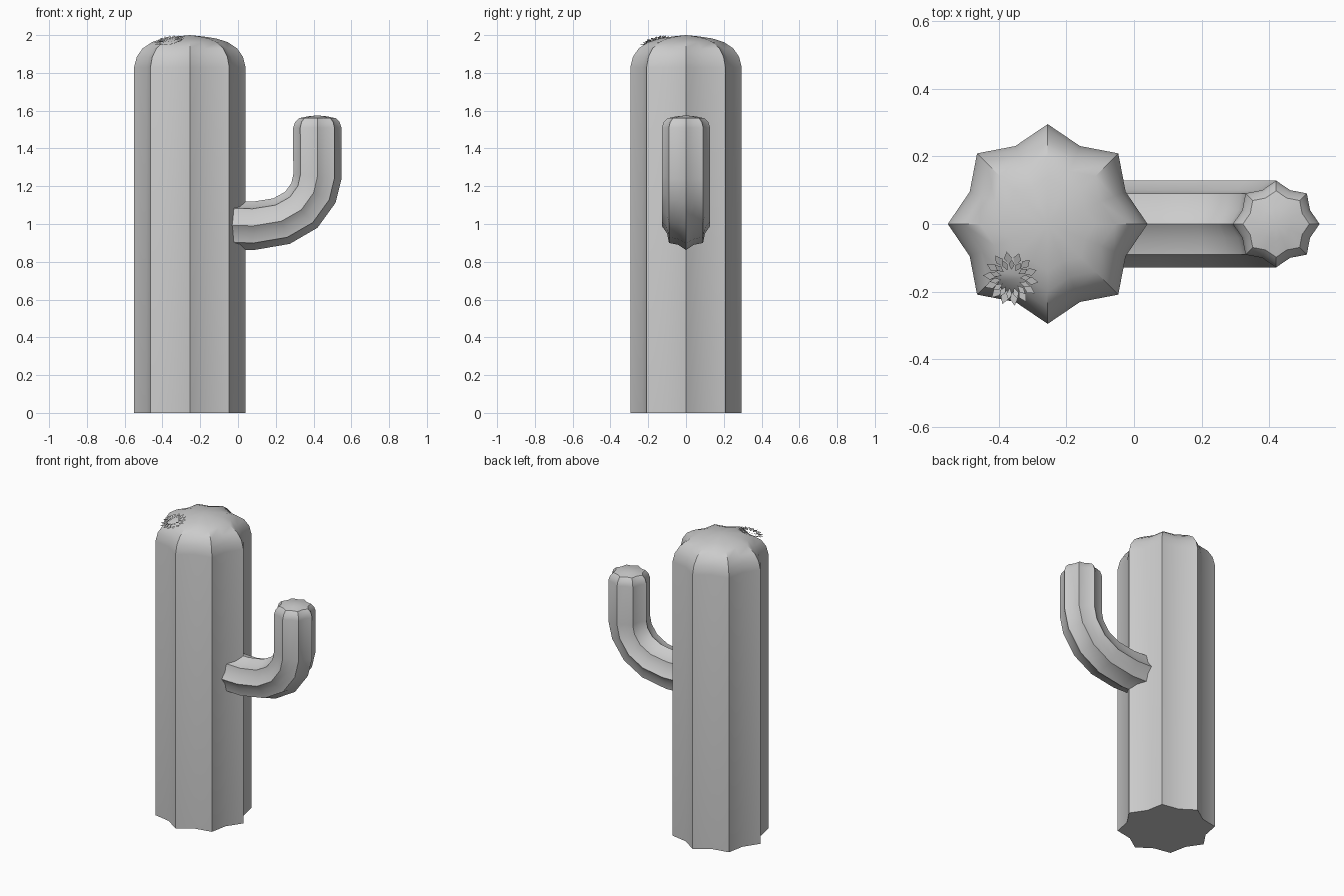
import bpy, bmesh
from math import sin, cos, pi, tau, radians
from mathutils import Vector, Matrix

cube = bpy.data.objects.get("Cube")
if cube:
    bpy.data.objects.remove(cube, do_unlink=True)

grey = bpy.data.materials.new("plain grey")
grey.use_nodes = True
colour = (0.6, 0.6, 0.6, 1)
grey.diffuse_color = colour
grey.node_tree.nodes["Principled BSDF"].inputs["Base Color"].default_value = colour

RIBS = 8


def finish(name, bm, smooth=True):
    mesh = bpy.data.meshes.new(name)
    bm.to_mesh(mesh)
    bm.free()
    mesh.materials.append(grey)
    obj = bpy.data.objects.new(name, mesh)
    bpy.context.collection.objects.link(obj)
    if smooth:
        bpy.ops.object.select_all(action='DESELECT')
        obj.select_set(True)
        bpy.context.view_layer.objects.active = obj
        bpy.ops.object.shade_smooth_by_angle(angle=radians(32))
    return obj


def ribbed_tube(name, rings):
    """Sweep a star section along (x, z, radius, valley ratio, tilt) rings, closed to a tip."""
    bm = bmesh.new()
    loops = []
    for x, z, radius, valley, tilt in rings:
        across = Vector((cos(tilt), 0, sin(tilt)))
        loop = []
        for i in range(2 * RIBS):
            a = pi * i / RIBS
            r = radius * (valley if i % 2 else 1)
            loop.append(bm.verts.new(Vector((x, 0, z)) + across * (r * cos(a)) + Vector((0, r * sin(a), 0))))
        loops.append(loop)
    n = 2 * RIBS
    for low, high in zip(loops, loops[1:]):
        for i in range(n):
            bm.faces.new((low[i], low[(i + 1) % n], high[(i + 1) % n], high[i]))
    bm.faces.new(list(reversed(loops[0])))
    # Close the dome with a fan to its highest point
    x, z, radius, _, _ = rings[-1]
    tip = bm.verts.new((x, 0, z + radius * 0.1))
    for i in range(n):
        bm.faces.new((loops[-1][i], loops[-1][(i + 1) % n], tip))
    return finish(name, bm)


# Trunk with a rounded, ribbed crown
trunk_profile = [(0, 0.295), (1.83, 0.295), (1.885, 0.281), (1.93, 0.25),
                 (1.963, 0.2), (1.982, 0.14), (1.993, 0.07)]
ribbed_tube("trunk", [(-0.255, z, r, 0.845, 0) for z, r in trunk_profile])

# Arm that bends upwards
arm_path = [(-0.1, 0.995, -90), (0.08, 0.99, -88), (0.23, 1.015, -70), (0.335, 1.075, -48),
            (0.4, 1.165, -24), (0.42, 1.25, -6), (0.42, 1.51, 0)]
arm_rings = [(x, z, 0.128, 0.845, radians(t)) for x, z, t in arm_path]
arm_cap = [(1.54, 0.118), (1.56, 0.098), (1.57, 0.05)]
arm_rings += [(0.42, z, r, 0.845, 0) for z, r in arm_cap]
ribbed_tube("arm", arm_rings)

# Flower: two rings of pointed petals lying on the crown
bm = bmesh.new()
PETALS = 14
for inner, outer, lift, turn in ((0.04, 0.083, 0.006, 0), (0.028, 0.062, 0.016, 0.5)):
    for i in range(PETALS):
        a = tau * (i + turn) / PETALS
        mid = inner * 0.45 + outer * 0.55
        half = 0.19
        points = [(inner, 0, 0), (mid, -half, 0.004), (outer, 0, 0.008), (mid, half, 0.004)]
        bm.faces.new([bm.verts.new((r * cos(a + d), r * sin(a + d), lift + h)) for r, d, h in points])
normal = Vector((-0.16, -0.26, 0.95))
rotation = normal.to_track_quat('Z', 'Y').to_matrix().to_4x4()
bm.transform(Matrix.Translation((-0.362, -0.158, 1.958)) @ rotation)
finish("flower", bm, smooth=False)
